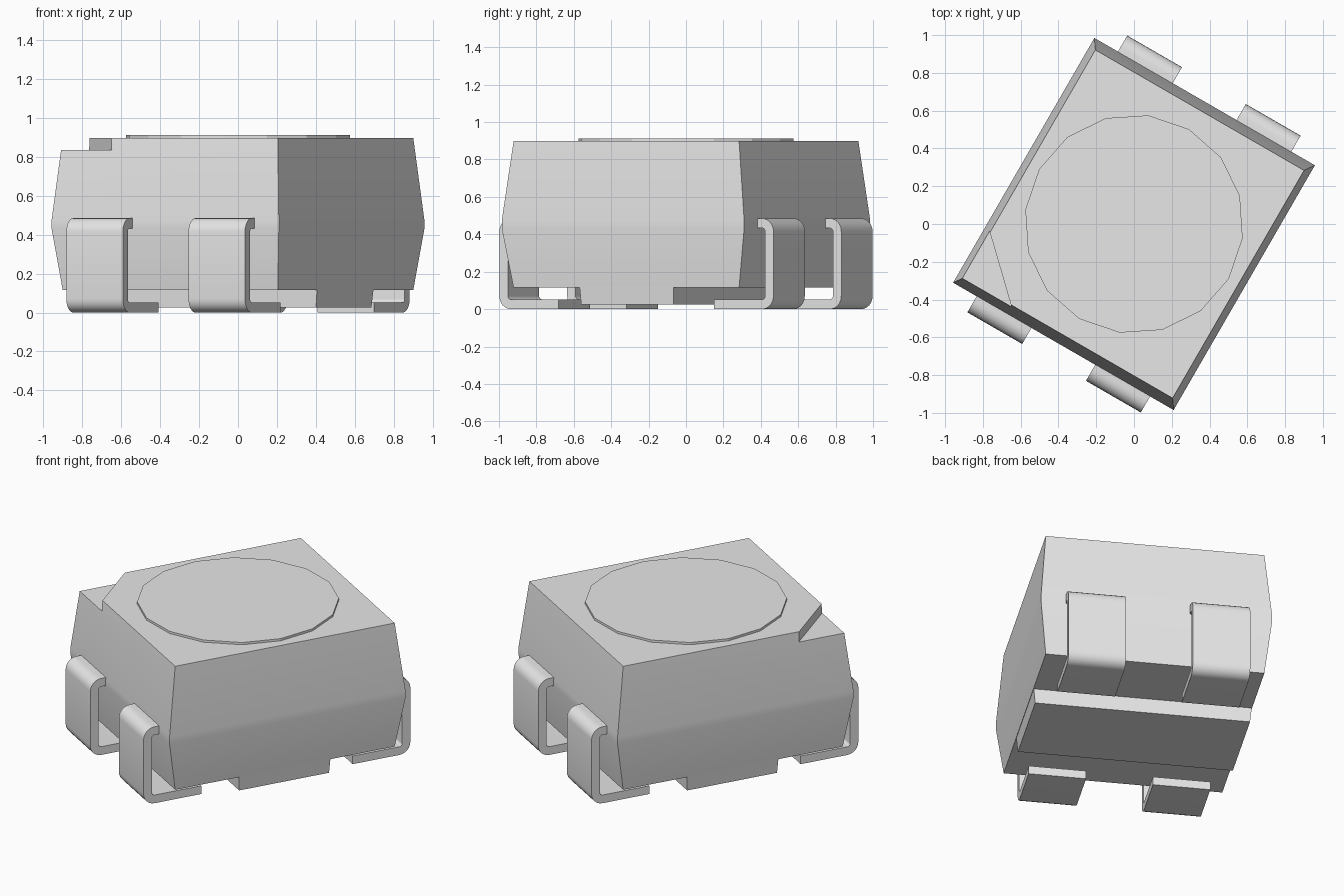
import bpy
import bmesh
from math import cos, sin, pi, radians
from mathutils import Matrix

cube = bpy.data.objects.get("Cube")
if cube:
    bpy.data.objects.remove(cube, do_unlink=True)

TURN = Matrix.Rotation(radians(-30), 4, "Z")   # the whole package is turned on its base

grey = bpy.data.materials.new("light grey")
grey.use_nodes = True
grey.diffuse_color = (0.8, 0.8, 0.8, 1)
grey.node_tree.nodes["Principled BSDF"].inputs["Base Color"].default_value = (0.8, 0.8, 0.8, 1)


def loft(name, rings, turn=TURN):
    """Closed solid through rings of equal point count."""
    bm = bmesh.new()
    loops = [[bm.verts.new(p) for p in ring] for ring in rings]
    n = len(loops[0])
    for a, b in zip(loops, loops[1:]):
        for i in range(n):
            j = (i + 1) % n
            bm.faces.new((a[i], a[j], b[j], b[i]))
    bm.faces.new(loops[0])
    bm.faces.new(loops[-1])
    bmesh.ops.recalc_face_normals(bm, faces=bm.faces)
    bm.transform(turn)
    mesh = bpy.data.meshes.new(name)
    bm.to_mesh(mesh)
    bm.free()
    mesh.materials.append(grey)
    obj = bpy.data.objects.new(name, mesh)
    bpy.context.collection.objects.link(obj)
    return obj


def activate(obj):
    bpy.ops.object.select_all(action="DESELECT")
    obj.select_set(True)
    bpy.context.view_layer.objects.active = obj


def smooth(obj):
    activate(obj)
    bpy.ops.object.shade_smooth_by_angle(angle=radians(30))


def rect(w, d, z):
    return [(-w, -d, z), (w, -d, z), (w, d, z), (-w, d, z)]


def arc(cx, cz, r, start, end, steps=6):
    return [(cx + r * cos(start + (end - start) * i / steps),
             cz + r * sin(start + (end - start) * i / steps)) for i in range(steps + 1)]


# Housing: widest around the middle, tapering up and down
housing = loft("housing", [rect(0.638, 0.696, 0.115), rect(0.674, 0.748, 0.43),
                           rect(0.674, 0.748, 0.475), rect(0.638, 0.696, 0.898)])

# Corner notch marking one terminal
triangle = [(-0.8, -0.265), (-0.8, -0.85), (-0.19, -0.85)]
cutter = loft("notch_cutter", [[(x, y, z) for x, y in triangle] for z in (0.835, 1.0)])
cutter.hide_render = True
activate(housing)
notch = housing.modifiers.new("notch", "BOOLEAN")
notch.operation = "DIFFERENCE"
notch.solver = "EXACT"
notch.object = cutter
bpy.ops.object.modifier_apply(modifier=notch.name)
bpy.data.objects.remove(cutter, do_unlink=True)
smooth(housing)

# Standoff bar under the housing, flush with its plain sides
loft("base_bar", [rect(0.627, 0.285, 0.025), rect(0.637, 0.29, 0.125)])

# Sixteen-sided lens on top
loft("lens", [[(0.58 * cos(i * pi / 8), 0.58 * sin(i * pi / 8), z) for i in range(16)]
              for z in (0.88, 0.912)])

# Bent leads: side profile of a C-shaped strip
OUT, IN, CY = 0.07, 0.018, -0.776
profile = (arc(CY, 0.415, OUT, pi / 2, pi) + arc(CY, 0.07, OUT, pi, 1.5 * pi)
           + [(-0.48, 0), (-0.48, 0.052)]
           + arc(CY, 0.07, IN, 1.5 * pi, pi) + arc(CY, 0.415, IN, pi, pi / 2)
           + [(-0.70, 0.433), (-0.70, 0.485)])

for side, angle in (("front", 0), ("back", pi)):
    for hand, x in (("right", -0.3625), ("left", 0.3625)):
        ends = [[(x + w, y, z) for y, z in profile] for w in (-0.1675, 0.1675)]
        smooth(loft(f"{side}_{hand}_lead", ends, TURN @ Matrix.Rotation(angle, 4, "Z")))
